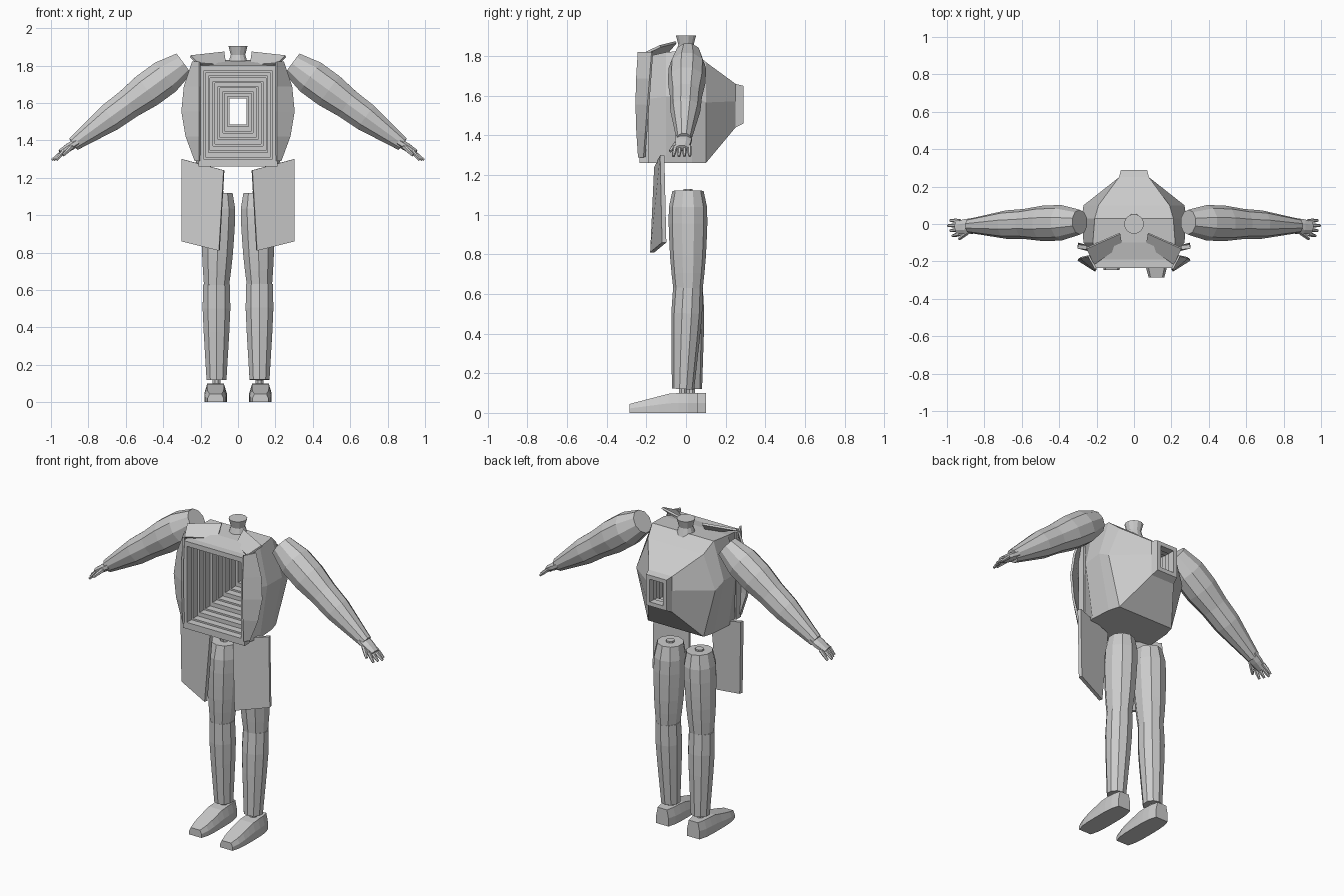
import bpy, bmesh, math
from mathutils import Vector

cube = bpy.data.objects.get("Cube")
if cube:
    bpy.data.objects.remove(cube, do_unlink=True)

grey = bpy.data.materials.new("plain grey")
grey.use_nodes = True
colour = (0.6, 0.6, 0.6, 1)
grey.diffuse_color = colour
grey.node_tree.nodes["Principled BSDF"].inputs["Base Color"].default_value = colour


def mix(start, end, amount):
    return start + (end - start) * amount


def loft(name, rings, side=1, loop=False, thickness=0):
    """Skin rings of points; a thickness makes an open sheet instead of a solid."""
    bm = bmesh.new()
    rows = [[bm.verts.new((x * side, y, z)) for x, y, z in ring] for ring in rings]
    pairs = list(zip(rows, rows[1:]))
    if loop:
        pairs.append((rows[-1], rows[0]))
    for near, far in pairs:
        edges = list(zip(near, far))
        following = edges[1:] if thickness else edges[1:] + edges[:1]
        for (a, b), (c, d) in zip(edges, following):
            bm.faces.new((a, c, d, b))
    if not loop and not thickness:
        bm.faces.new(rows[0])
        bm.faces.new(rows[-1])
    bmesh.ops.recalc_face_normals(bm, faces=bm.faces)
    mesh = bpy.data.meshes.new(name)
    bm.to_mesh(mesh)
    bm.free()
    mesh.materials.append(grey)
    part = bpy.data.objects.new(name, mesh)
    bpy.context.collection.objects.link(part)
    if thickness:
        solid = part.modifiers.new("thickness", "SOLIDIFY")
        solid.thickness = thickness
        solid.offset = 0


def tube(name, start, end, radii, side=1, sides=10, depth=1):
    """Straight limb with evenly spaced radii; depth scales it along y."""
    start, end = Vector(start), Vector(end)
    axis = (end - start).normalized()
    across = Vector((0, 1, 0))
    across = (across - axis * across.dot(axis)).normalized()
    up = axis.cross(across)
    angles = [math.tau * (i + 0.5) / sides for i in range(sides)]
    rings = []
    for i, radius in enumerate(radii):
        centre = start.lerp(end, i / (len(radii) - 1))
        rings.append([centre + up * radius * math.cos(angle)
                      + across * radius * depth * math.sin(angle) for angle in angles])
    loft(name, rings, side, thickness=0)


def section(y, half_width, low, high, bulge=0):
    """Upright section whose sides can bulge outward at mid height."""
    right = [(half_width, y, high),
             (half_width + bulge, y, mix(low, high, 0.6)),
             (half_width, y, low)]
    left = [(-x, y, z) for x, y, z in reversed(right)]
    return right + left


# Torso: square front frame, faceted body and tapered back
front, back = -0.235, 0.29
floor, ceiling = 1.26, 1.8
shell = [
    section(front, 0.21, floor, ceiling),
    section(-0.19, 0.21, floor, ceiling),
    section(-0.19, 0.2, floor, ceiling),
    section(-0.1, 0.22, floor, 1.82, bulge=0.05),
    section(0.03, 0.21, floor, 1.83, bulge=0.07),
    section(0.1, 0.19, floor, 1.77, bulge=0.08),
    section(0.25, 0.08, 1.44, 1.66),
    section(back, 0.07, 1.46, 1.65),
]

# Stepped square tunnel, narrowing from the frame to the back opening
tunnel = []
step_count = 6
for step in range(step_count):
    amount = step / (step_count - 1)
    begin = mix(front, back, step / step_count)
    end = mix(front, back, (step + 1) / step_count)
    ledge = mix(begin, end, 0.5)
    for y, inset in ((begin, 0), (ledge, 0), (ledge, 0.01), (end, 0.01)):
        tunnel.append(section(y, mix(0.185, 0.055, amount) - inset,
                              mix(1.3, 1.475, amount) + inset,
                              mix(1.77, 1.635, amount) - inset))
loft("torso", shell + tunnel[::-1], loop=True)

# Neck
tube("neck", (0, 0, 1.81), (0, 0, 1.905), (0.055, 0.04, 0.053), sides=12)

for side, label, setback in ((1, "left", 0), (-1, "right", 0.04)):
    # Arm
    tube(label + "_arm", (0.29, 0.01, 1.81), (0.88, -0.01, 1.38),
         (0.07, 0.1, 0.1, 0.085, 0.08, 0.06, 0.04), side, depth=0.95)

    # Hand with four fingers and a thumb
    tube(label + "_palm", (0.86, -0.01, 1.39), (0.95, -0.02, 1.335),
         (0.025, 0.024, 0.018), side, sides=8, depth=1.8)
    for finger in range(4):
        y = 0.016 - 0.023 * finger
        reach = 0.995 - 0.012 * abs(finger - 1)
        tube(f"{label}_finger_{finger + 1}", (0.93, y, 1.345), (reach, y * 1.2, 1.295),
             (0.011, 0.011, 0.007), side, sides=6)
    tube(label + "_thumb", (0.885, -0.04, 1.37), (0.935, -0.08, 1.32),
         (0.014, 0.012, 0.008), side, sides=6)

    # Leg in two pieces, with small pegs at the hip and ankle
    knee, ankle = 0.62, 0.12
    ankle_y = setback - 0.015
    tube(label + "_thigh", (0.1, 0.01, 1.12), (0.115, 0.01, knee),
         (0.075, 0.092, 0.093, 0.09, 0.086, 0.079, 0.07), side, depth=1.05)
    tube(label + "_hip_peg", (0.1, 0.01, 1.1), (0.1, 0.01, 1.13),
         (0.025, 0.025), side, sides=8)
    tube(label + "_shin", (0.115, 0.01, knee + 0.01), (0.115, ankle_y, ankle),
         (0.075, 0.078, 0.072, 0.064, 0.056), side)
    tube(label + "_ankle_peg", (0.115, ankle_y, ankle - 0.03),
         (0.115, ankle_y, ankle), (0.022, 0.022), side, sides=8)

    # Foot: rounded in plan, rising from the toe to the heel
    foot = []
    foot_stations = 8
    for station in range(foot_stations):
        amount = station / (foot_stations - 1)
        half = 0.06 * (1 - 0.3 * abs(2 * amount - 1) ** 4)
        top = min(0.1, mix(0.045, 0.135, amount))
        y = mix(-0.285, 0.06, amount) + setback
        outline = ((-half, 0), (half, 0), (half, top / 2),
                   (half * 0.75, top), (-half * 0.75, top), (-half, top / 2))
        foot.append([(0.12 + x, y, z) for x, z in outline])
    loft(label + "_foot", foot, side)

    # Front panel: sheet flaring out beside the frame
    panel = []
    panel_rows = 5
    for row in range(panel_rows):
        amount = row / (panel_rows - 1)
        flare = math.sin(math.pi * mix(0.05, 0.9, amount))
        z = mix(floor + 0.03, ceiling + 0.02, amount)
        panel.append([(0.205, front - 0.015 * flare, z),
                      (0.215 + 0.085 * flare, mix(-0.21, -0.17, amount), z)])
    loft(label + "_front_panel", panel, side, thickness=0.012)

    # Collar flap sloping down to the frame
    loft(label + "_collar_flap", [[(0.255, -0.13, 1.85), (0.075, -0.05, 1.87)],
                                  [(0.215, -0.215, 1.81), (0.065, -0.11, 1.8)]],
         side, thickness=0.012)

    # Hanging skirt plate
    loft(label + "_skirt", [[(0.3, -0.12, 1.3), (0.075, -0.15, 1.24)],
                            [(0.3, -0.11, 0.86), (0.1, -0.17, 0.81)]],
         side, thickness=0.022)
